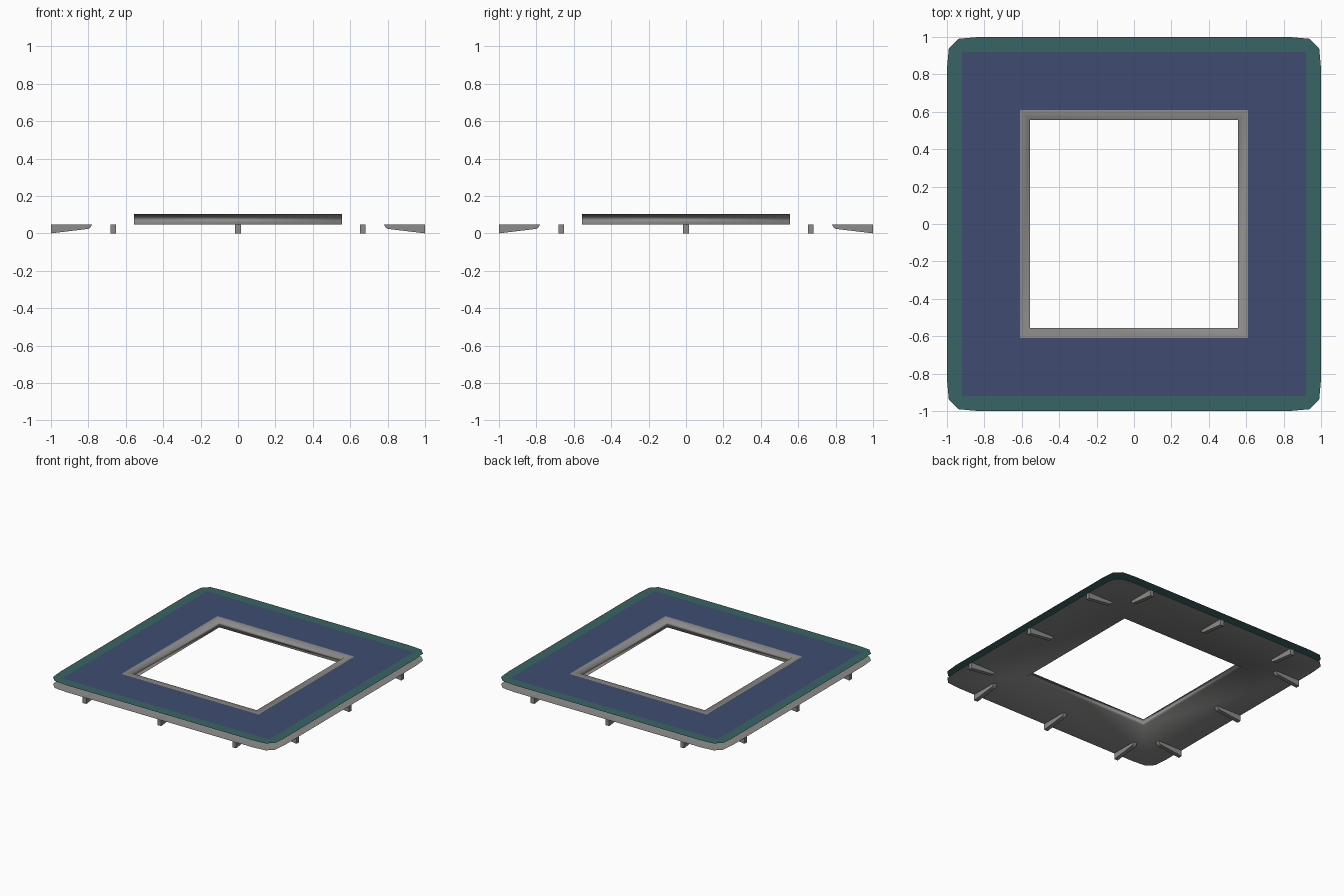
import bpy, bmesh, math

if "Cube" in bpy.data.objects:
    bpy.data.objects.remove(bpy.data.objects["Cube"])

Z_LOW, Z_TOP = 0.048, 0.104


def material(name, rgb):
    m = bpy.data.materials.new(name)
    m.diffuse_color = (*rgb, 1)
    m.use_nodes = True
    m.node_tree.nodes["Principled BSDF"].inputs["Base Color"].default_value = m.diffuse_color
    return m


GREY = material("warm grey", (0.27, 0.265, 0.26))
TEAL = material("dark teal", (0.04, 0.13, 0.125))
BLUE = material("slate blue", (0.05, 0.073, 0.165))


def rotated(points, k):
    c, s = [(1, 0), (0, 1), (-1, 0), (0, -1)][k]
    return [(x * c - y * s, x * s + y * c) for x, y in points]


def rounded(z):
    """Square with faceted corners, as four groups of corner points."""
    corner = [(1, 0.83), (0.99, 0.94), (0.94, 0.99), (0.83, 1)]
    return [[(x, y, z) for x, y in rotated(corner, k)] for k in range(4)]


def square(r, z):
    return [[(x, y, z) for x, y in rotated([(r, r)], k)] for k in range(4)]


def ring_sheet(name, loops, mat, smooth=False):
    """Skin consecutive loops; each loop is four groups of corner points."""
    bm = bmesh.new()
    vs = [[[bm.verts.new(p) for p in g] for g in loop] for loop in loops]
    for a, b in zip(vs, vs[1:]):
        for k in range(4):
            n = (k + 1) % 4
            if len(a[k]) > 1:
                bm.faces.new(a[k] + b[k])
            bm.faces.new([a[k][-1], a[n][0], b[n][0], b[k][-1]])
    return finish(name, bm, mat, smooth)


def finish(name, bm, mat, smooth=False):
    me = bpy.data.meshes.new(name)
    bm.to_mesh(me)
    bm.free()
    me.materials.append(mat)
    for p in me.polygons:
        p.use_smooth = smooth
    ob = bpy.data.objects.new(name, me)
    bpy.context.collection.objects.link(ob)
    return ob


# Top: teal border and blue face, thin open sheets
ring_sheet("teal_border", [rounded(Z_TOP), square(0.92, Z_TOP)], TEAL)
ring_sheet("blue_face", [square(0.92, Z_TOP), square(0.61, Z_TOP)], BLUE)

# Grey shell: inner frame on top, wall of the opening, lower sheet
shell = ring_sheet("grey_shell", [rounded(Z_LOW), square(0.557, Z_LOW),
                                  square(0.557, Z_TOP), square(0.61, Z_TOP)], GREY, True)
shell.data.flip_normals()

# Tapered brackets underneath, three along each side
profile = [(1.0, 0.0), (1.0, Z_LOW), (0.78, Z_LOW), (0.79, 0.03), (0.80, 0.024)]
for k in range(4):
    for i, y in enumerate((-0.667, 0, 0.667)):
        bm = bmesh.new()
        sides = []
        for w in (-0.016, 0.016):
            sides.append([bm.verts.new((*rotated([(x, y + w)], k)[0], z)) for x, z in profile])
        a, b = sides
        bm.faces.new(a)
        bm.faces.new(b[::-1])
        for j in range(len(profile)):
            n = (j + 1) % len(profile)
            bm.faces.new([a[j], b[j], b[n], a[n]])
        bmesh.ops.recalc_face_normals(bm, faces=bm.faces)
        finish(f"bracket_{k + 1}_{i + 1}", bm, GREY)
